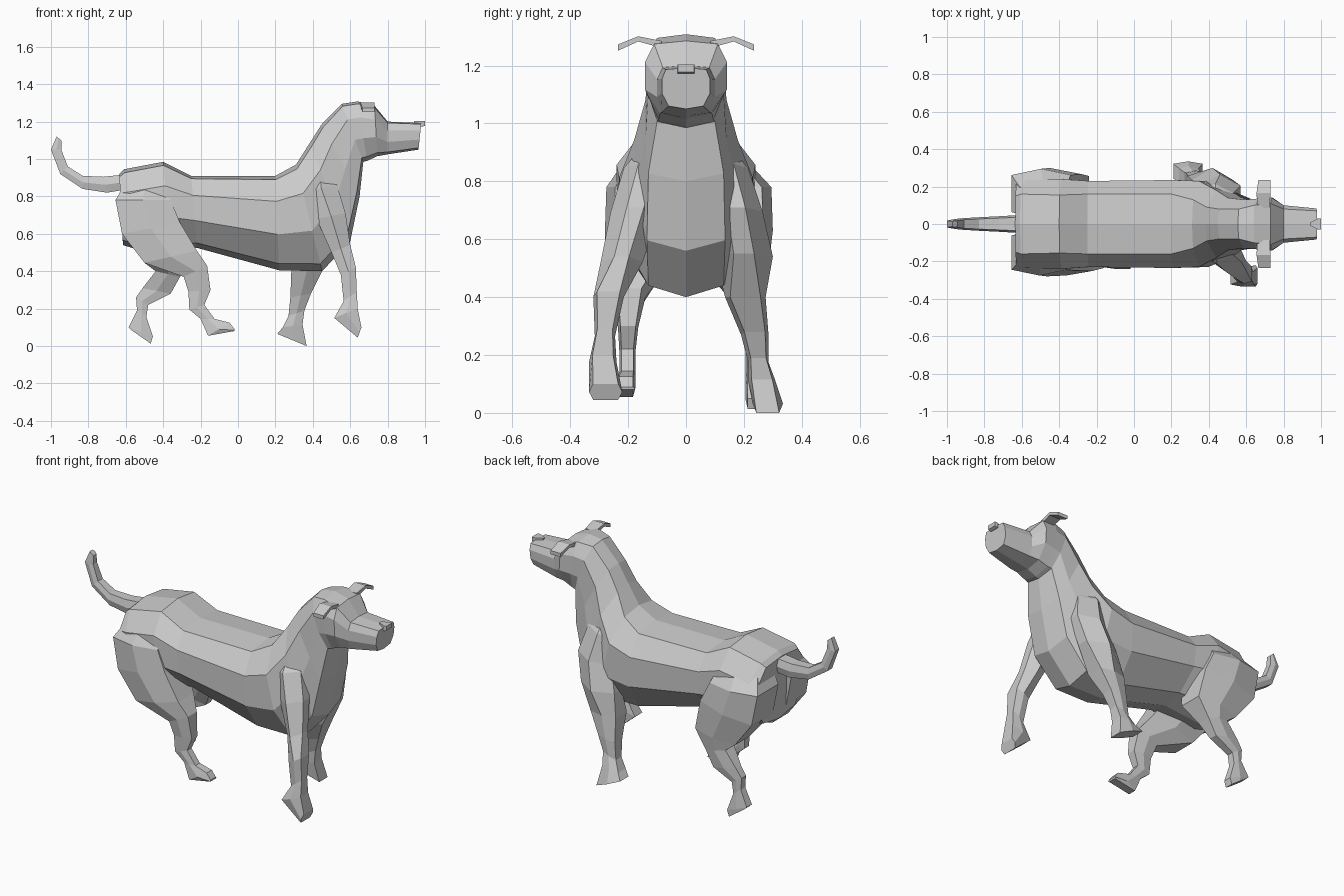
import bpy, bmesh


def loft(name, rings):
    """Skin a list of equal-length closed rings and cap both ends."""
    bm = bmesh.new()
    vs = [[bm.verts.new(p) for p in r] for r in rings]
    n = len(vs[0])
    for a, b in zip(vs, vs[1:]):
        for i in range(n):
            j = (i + 1) % n
            bm.faces.new((a[i], a[j], b[j], b[i]))
    bm.faces.new(vs[0])
    bm.faces.new(vs[-1])
    bmesh.ops.recalc_face_normals(bm, faces=bm.faces)
    me = bpy.data.meshes.new(name)
    bm.to_mesh(me)
    bm.free()
    ob = bpy.data.objects.new(name, me)
    bpy.context.collection.objects.link(ob)
    return ob


def body_ring(xt, zt, xb, zb, wt, ws, wb):
    """Ring between a top and bottom point; widths at top, side and bottom."""
    half = [(.04, wt), (.27, ws), (.62, ws), (.93, wb)]
    prof = [(0, 0)] + half + [(1, 0)] + [(f, -w) for f, w in reversed(half)]
    return [(xt + (xb - xt) * f, w, zt + (zb - zt) * f) for f, w in prof]


def limb(name, rows, side=1, slim=0):
    """Rows: front x,z, back x,z, outer y, inner y. Six-sided section.
    The first `slim` rows taper to a narrow front and back edge."""
    rings = []
    for n, (fx, fz, bx, bz, o, i) in enumerate(rows):
        e = .35 if n < slim else .75
        c, h = (o + i) / 2, (o - i) / 2
        mx, mz = (fx + bx) / 2, (fz + bz) / 2
        rings.append([(x, side * (c + h * k), z) for x, z, k in (
            (fx, fz, e), (mx, mz, 1), (bx, bz, e),
            (bx, bz, -e), (mx, mz, -1), (fx, fz, -e))])
    return loft(name, rings)


# torso, neck and head in one skin
loft("body_and_head", [body_ring(*r) for r in [
    (-.635, .92, -.615, .54, .15, .22, .15),
    (-.61, .945, -.49, .50, .16, .235, .15),
    (-.40, .985, -.36, .51, .155, .24, .14),
    (-.25, .91, -.22, .525, .16, .23, .12),
    (.20, .91, .22, .405, .16, .235, .13),
    (.31, .97, .45, .40, .13, .23, .13),
    (.38, 1.08, .60, .56, .09, .18, .135),
    (.447, 1.185, .65, .80, .08, .14, .13),
    (.555, 1.295, .67, .985, .08, .13, .10),
    (.64, 1.308, .69, .99, .10, .135, .095),
    (.73, 1.285, .745, 1.015, .11, .142, .09),
    (.80, 1.20, .80, 1.025, .08, .10, .085),
    (.98, 1.192, .965, 1.05, .07, .083, .06)]])

# front legs
limb("right_front_leg", [
    (.47, .94, .40, .93, .14, .04),
    (.53, .86, .36, .83, .215, .06),
    (.575, .71, .42, .68, .26, .09),
    (.60, .54, .50, .50, .295, .15),
    (.63, .42, .55, .38, .32, .215),
    (.635, .29, .565, .24, .315, .245),
    (.64, .20, .515, .15, .335, .24),
    (.66, .10, .64, .045, .335, .22)], -1, 4)
limb("left_front_leg", [
    (.47, .94, .40, .93, .14, .04),
    (.53, .86, .34, .83, .215, .06),
    (.57, .71, .35, .68, .265, .08),
    (.53, .55, .31, .53, .30, .10),
    (.45, .40, .285, .40, .275, .135),
    (.39, .28, .28, .26, .285, .19),
    (.355, .19, .27, .16, .285, .215),
    (.345, .115, .24, .10, .31, .215),
    (.367, .00, .21, .065, .335, .23)], 1, 4)

# hind legs
limb("right_hind_leg", [
    (-.38, .86, -.61, .86, .22, .03),
    (-.36, .78, -.655, .78, .275, .03),
    (-.31, .66, -.62, .60, .28, .03),
    (-.22, .51, -.50, .445, .275, .08),
    (-.165, .43, -.29, .37, .25, .14),
    (-.147, .30, -.265, .29, .235, .165),
    (-.18, .22, -.26, .195, .23, .175),
    (-.125, .145, -.20, .145, .23, .175),
    (-.045, .125, -.16, .055, .24, .175),
    (-.018, .09, -.02, .08, .24, .175)], -1)
limb("left_hind_leg", [
    (-.36, .86, -.61, .86, .22, .03),
    (-.34, .78, -.655, .78, .295, .03),
    (-.28, .66, -.62, .60, .30, .03),
    (-.24, .48, -.50, .445, .28, .09),
    (-.31, .37, -.44, .40, .27, .16),
    (-.36, .28, -.51, .31, .265, .20),
    (-.48, .22, -.545, .26, .26, .205),
    (-.49, .155, -.54, .19, .26, .205),
    (-.455, .05, -.585, .10, .27, .205),
    (-.467, .013, -.57, .085, .27, .205)])

# tail
limb("tail", [(xu, zu, xl, zl, w, -w) for xu, zu, xl, zl, w in [
    (-.58, .92, -.58, .84, .05), (-.72, .905, -.70, .82, .042),
    (-.83, .91, -.83, .84, .036), (-.91, .96, -.95, .92, .03),
    (-.945, 1.05, -1.0, 1.05, .024), (-.945, 1.10, -.97, 1.12, .018)]])

# folded ears
for s, label in ((-1, "right"), (1, "left")):
    loft(label + "_ear", [
        [(x0, s * y, z - t), (x1, s * y, z - t), (x1, s * y, z + t), (x0, s * y, z + t)]
        for x0, x1, y, z, t in [
            (.66, .725, .085, 1.273, .012), (.655, .73, .165, 1.292, .009),
            (.665, .73, .235, 1.262, .011)]])

# nose tip
loft("nose", [[(x, -w, z0), (x, w, z0), (x, w, 1.203), (x, -w, 1.203)]
              for x, w, z0 in [(.94, .008, 1.18), (.985, .03, 1.172), (1.0, .028, 1.178)]])
